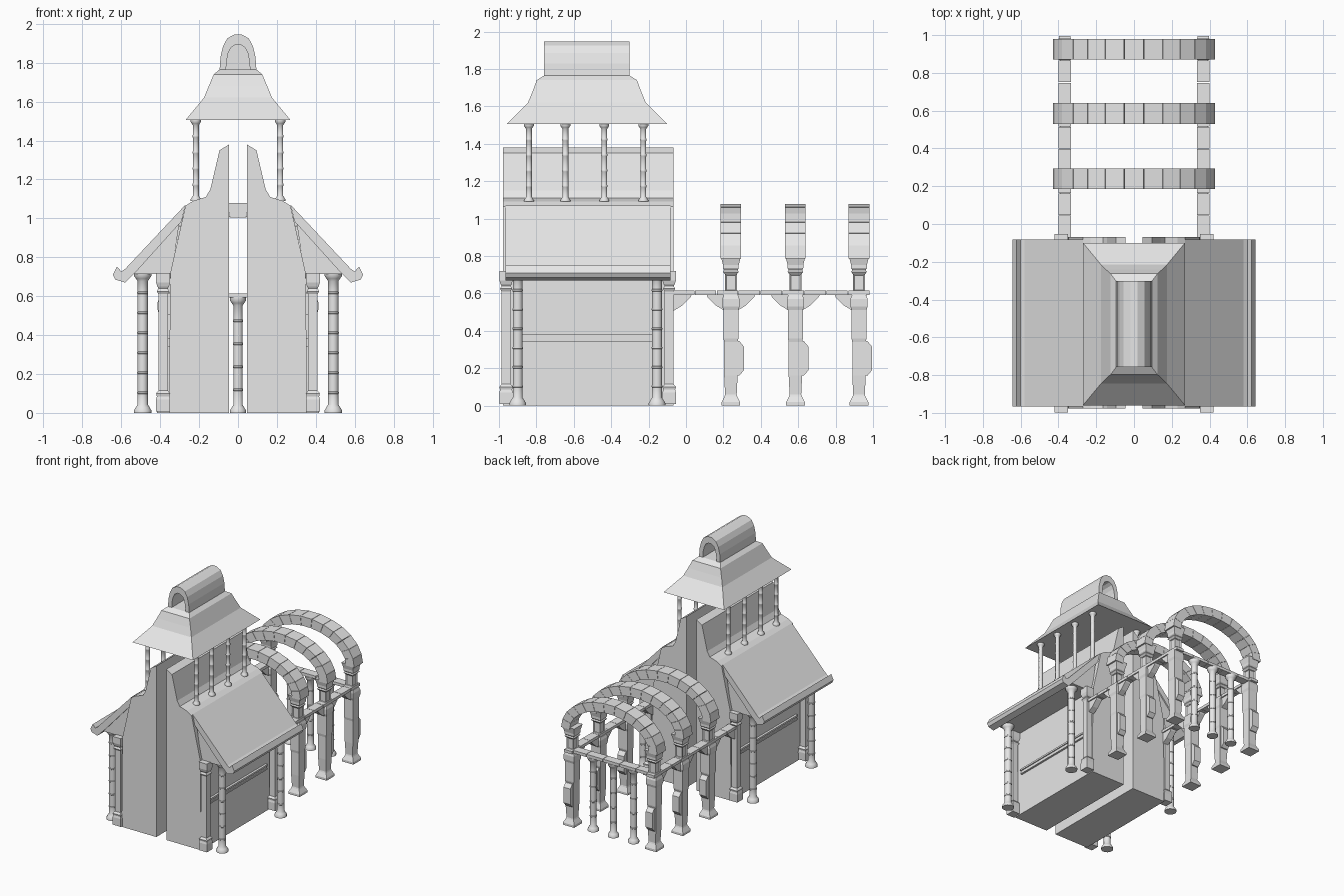
import bpy, bmesh
from math import sin, cos, pi, radians

cube = bpy.data.objects.get("Cube")
if cube:
    bpy.data.objects.remove(cube, do_unlink=True)

stone = bpy.data.materials.new("plain grey stone")
stone.use_nodes = True
GREY = (0.8, 0.8, 0.8, 1)
stone.diffuse_color = GREY
stone.node_tree.nodes["Principled BSDF"].inputs["Base Color"].default_value = GREY


def finish(bm, name, smooth=False):
    bmesh.ops.recalc_face_normals(bm, faces=bm.faces[:])
    mesh = bpy.data.meshes.new(name)
    bm.to_mesh(mesh)
    bm.free()
    mesh.materials.append(stone)
    obj = bpy.data.objects.new(name, mesh)
    bpy.context.collection.objects.link(obj)
    if smooth:
        bpy.ops.object.select_all(action='DESELECT')
        obj.select_set(True)
        bpy.context.view_layer.objects.active = obj
        bpy.ops.object.shade_smooth_by_angle(angle=radians(35))
    return obj


def loft(bm, rings):
    """Skin a list of equal point rings and cap both ends."""
    loops = [[bm.verts.new(p) for p in ring] for ring in rings]
    n = len(loops[0])
    for a, b in zip(loops, loops[1:]):
        for i in range(n):
            j = (i + 1) % n
            bm.faces.new((a[i], a[j], b[j], b[i]))
    bm.faces.new(loops[0][::-1])
    bm.faces.new(loops[-1])


def prism(bm, profile, axis, lo, hi):
    """Extrude an (x, z) profile along y, or a (y, z) profile along x."""
    if axis == 'y':
        loft(bm, [[(u, t, z) for u, z in profile] for t in (lo, hi)])
    else:
        loft(bm, [[(t, u, z) for u, z in profile] for t in (lo, hi)])


def box(bm, x0, x1, y0, y1, z0, z1):
    prism(bm, [(x0, z0), (x1, z0), (x1, z1), (x0, z1)], 'y', y0, y1)


def column(bm, x, y, profile, sides=12):
    """Turned column from (half width, z) pairs; four sides give a square pier."""
    k = 1 / cos(pi / 4) if sides == 4 else 1
    turns = [2 * pi * (i + 0.5) / sides for i in range(sides)]
    loft(bm, [[(x + r * k * cos(t), y + r * k * sin(t), z) for t in turns]
              for r, z in profile])


def ringed(r, z0, z1, joints):
    """Round shaft profile with a moulded foot, cap and raised joint rings."""
    foot, h = r * 1.7, z1 - z0
    p = [(foot, z0), (foot, z0 + r * 0.5), (r * 1.35, z0 + r * 1.1), (r, z0 + r * 1.6)]
    for i in range(1, joints + 1):
        z = z0 + h * i / (joints + 1)
        p += [(r, z - 0.006), (r * 1.08, z - 0.004), (r * 1.08, z + 0.004), (r, z + 0.006)]
    return p + [(r, z1 - r * 1.6), (r * 1.35, z1 - r * 1.1), (foot, z1 - r * 0.6), (foot, z1)]


def mirrored(points, s):
    return [(s * u, z) for u, z in points]


SIDES = ((1, "left"), (-1, "right"))
WALL = [(0.045, 0), (0.355, 0), (0.348, 0.72), (0.27, 1.065), (0.23, 1.09),
        (0.165, 1.11), (0.142, 1.15), (0.095, 1.35), (0.045, 1.38)]
ROOF = [(0.27, 1.07), (0.58, 0.74), (0.6, 0.727), (0.622, 0.752), (0.643, 0.71),
        (0.63, 0.685), (0.58, 0.67), (0.52, 0.73), (0.29, 0.985)]
GABLE = [(0.34, 0.715), (0.535, 0.715), (0.535, 0.735), (0.30, 0.99)]

# Two solid halves of the hall, with roofs and side rails
for s, side in SIDES:
    bm = bmesh.new()
    prism(bm, mirrored(WALL, s), 'y', -0.978, -0.068)
    finish(bm, side + "_hall_half")
    bm = bmesh.new()
    prism(bm, mirrored(ROOF, s), 'y', -0.965, -0.082)
    finish(bm, side + "_roof_slope")
    bm = bmesh.new()
    prism(bm, mirrored(GABLE, s), 'y', -0.955, -0.092)
    finish(bm, side + "_gable")
    bm = bmesh.new()
    for reach, z0, z1 in ((0.368, 0.34, 0.352), (0.362, 0.352, 0.368), (0.37, 0.368, 0.382)):
        box(bm, *sorted((s * 0.34, s * reach)), -0.9, -0.15, z0, z1)
    finish(bm, side + "_wall_rail")

# Porch columns, corner piers and lantern columns
PIER = [(0.036, 0.008), (0.036, 0.07), (0.032, 0.085), (0.036, 0.1), (0.024, 0.115),
        (0.024, 0.61), (0.032, 0.625), (0.024, 0.64), (0.03, 0.65), (0.036, 0.67), (0.036, 0.72)]
for s, side in SIDES:
    bm = bmesh.new()
    for y in (-0.9, -0.155):
        column(bm, s * 0.49, y, ringed(0.027, 0, 0.72, 6))
    finish(bm, side + "_porch_columns", True)
    bm = bmesh.new()
    for y in (-0.962, -0.09):
        column(bm, s * 0.385, y, PIER, 4)
    finish(bm, side + "_corner_piers")
    bm = bmesh.new()
    for y in (-0.84, -0.645, -0.437, -0.228):
        column(bm, s * 0.217, y, ringed(0.016, 1.09, 1.505, 4))
    finish(bm, side + "_lantern_columns", True)

# Flared lantern roof: half width, half depth, height
bm = bmesh.new()
MID = -0.53
tiers = [(0.27, 0.43, 1.505), (0.175, 0.315, 1.62), (0.15, 0.29, 1.68),
         (0.125, 0.268, 1.74), (0.095, 0.228, 1.765)]
loft(bm, [[(-w, MID - d, z), (w, MID - d, z), (w, MID + d, z), (-w, MID + d, z)]
          for w, d, z in tiers])
finish(bm, "lantern_roof")

# Barrel vault crowning the lantern, open at both ends
half = [(0.095, 1.76), (0.09, 1.83), (0.077, 1.885), (0.055, 1.925), (0.018, 1.946)]
outer = half + mirrored(half[::-1], -1)
inner = [(u * 0.65, 1.76 + (z - 1.76) * 0.72) for u, z in outer]
bm = bmesh.new()
prism(bm, outer + inner[::-1], 'y', MID - 0.228, MID + 0.228)
finish(bm, "lantern_vault")
bm = bmesh.new()
prism(bm, inner, 'y', MID - 0.02, MID + 0.02)
finish(bm, "vault_screen")

# Walkway bays: piers, buttresses, pedestals and arches
PX = 0.367
BAYS = (0.24, 0.585, 0.925)
SHAFT = [(0.05, 0), (0.05, 0.018), (0.034, 0.05), (0.031, 0.06), (0.036, 0.16), (0.036, 0.34),
         (0.04, 0.36), (0.04, 0.51), (0.046, 0.53), (0.046, 0.57), (0.038, 0.592)]
CAP = [(0.03, 0.7), (0.042, 0.715), (0.036, 0.725), (0.042, 0.735), (0.042, 0.752),
       (0.054, 0.8)]
BUTTRESS = [(0.03, 0.345), (0.045, 0.345), (0.07, 0.315), (0.07, 0.19), (0.045, 0.16), (0.03, 0.16)]
STONES = 13


def arch_point(t, depth):
    return ((0.43 - depth) * cos(t), 0.785 + (0.295 - depth) * sin(t))


for n, c in enumerate(BAYS, 1):
    bm = bmesh.new()
    for s, side in SIDES:
        column(bm, s * PX, c, SHAFT, 4)
        column(bm, s * PX, c, CAP, 4)
        prism(bm, [(c + u, z) for u, z in BUTTRESS], 'x', s * PX - 0.03, s * PX + 0.03)
    finish(bm, f"walkway_piers_{n}")

    bm = bmesh.new()
    for s, side in SIDES:
        box(bm, s * PX - 0.032, s * PX + 0.032, c - 0.032, c + 0.032, 0.61, 0.705)
    bmesh.ops.recalc_face_normals(bm, faces=bm.faces[:])
    panels = [f for f in bm.faces if abs(f.normal.z) < 0.5]
    bmesh.ops.inset_individual(bm, faces=panels, thickness=0.012, depth=-0.008)
    finish(bm, f"arch_pedestals_{n}")

    bm = bmesh.new()
    for i in range(STONES):
        t0 = pi * i / STONES + 0.003
        t1 = pi * (i + 1) / STONES - 0.003
        wedge = [arch_point(t0, 0), arch_point(t1, 0), arch_point(t1, 0.075), arch_point(t0, 0.075)]
        prism(bm, wedge, 'y', c - 0.055, c + 0.055)
    finish(bm, f"arch_{n}")

# Long rails with bracket supports
for s, side in SIDES:
    bm = bmesh.new()
    edges = [-0.07 + 1.055 * i / 9 for i in range(10)]
    for a, b in zip(edges, edges[1:]):
        box(bm, s * PX - 0.034, s * PX + 0.034, a, b - 0.003, 0.592, 0.615)
    finish(bm, side + "_long_rail")
    bm = bmesh.new()
    starts = [(-0.1, 1)] + [(c, d) for c in BAYS for d in (1, -1)]
    for c, d in starts[:-2] + [(BAYS[-1], -1)]:
        shape = [(0.03, 0.595), (0.13, 0.595), (0.125, 0.58), (0.08, 0.535), (0.03, 0.505)]
        prism(bm, [(c + d * u, z) for u, z in shape], 'x', s * PX - 0.025, s * PX + 0.025)
    finish(bm, side + "_rail_brackets")

# End rail carried on three round columns
bm = bmesh.new()
for i in range(5):
    a = -PX + 2 * PX * i / 5
    box(bm, a, a + 2 * PX / 5 - 0.003, BAYS[-1] - 0.034, BAYS[-1] + 0.034, 0.592, 0.615)
finish(bm, "end_rail")
bm = bmesh.new()
for x in (-0.18, 0, 0.18):
    column(bm, x, BAYS[-1], ringed(0.025, 0, 0.592, 4))
finish(bm, "end_columns", True)
